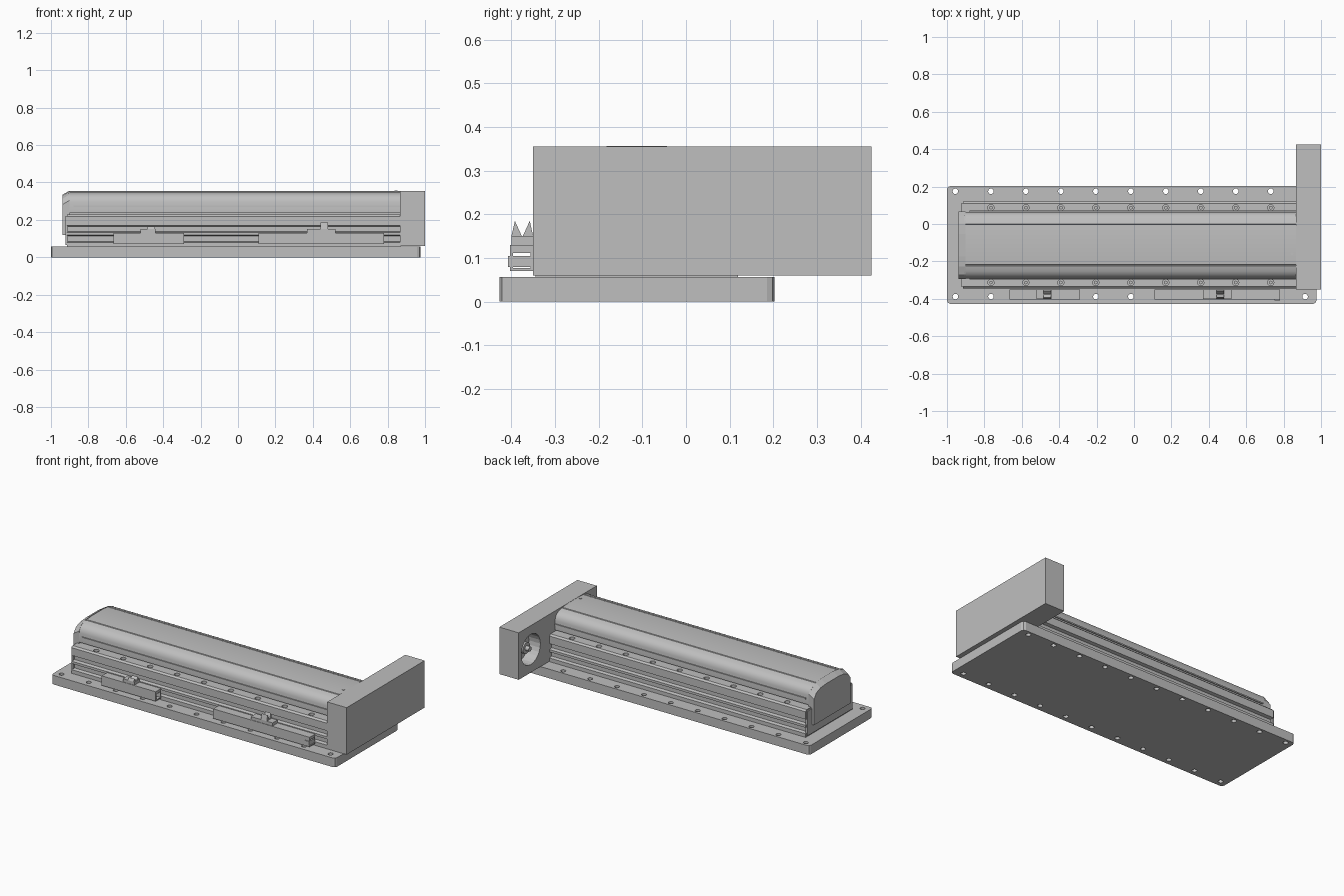
import bpy, bmesh, math
from mathutils import Matrix, Vector

if "Cube" in bpy.data.objects:
    bpy.data.objects.remove(bpy.data.objects["Cube"], do_unlink=True)

grey = bpy.data.materials.new("light_grey_metal")
grey.use_nodes = True
grey.diffuse_color = (0.52, 0.52, 0.52, 1)
grey.node_tree.nodes["Principled BSDF"].inputs["Base Color"].default_value = (0.52, 0.52, 0.52, 1)


def finish(name, bm, smooth=False):
    bmesh.ops.recalc_face_normals(bm, faces=bm.faces[:])
    mesh = bpy.data.meshes.new(name)
    bm.to_mesh(mesh)
    bm.free()
    mesh.materials.append(grey)
    ob = bpy.data.objects.new(name, mesh)
    bpy.context.collection.objects.link(ob)
    if smooth:
        select(ob)
        bpy.ops.object.shade_smooth_by_angle(angle=math.radians(32))
    return ob


def select(ob):
    bpy.ops.object.select_all(action='DESELECT')
    ob.select_set(True)
    bpy.context.view_layer.objects.active = ob


def add_box(bm, lo, hi):
    lo, hi = Vector(lo), Vector(hi)
    m = Matrix.Translation((lo + hi) / 2) @ Matrix.Diagonal((*(hi - lo), 1))
    return bmesh.ops.create_cube(bm, size=1, matrix=m)["verts"]


def add_cyl(bm, centre, r, depth, axis='Z', sides=16):
    rot = Matrix.Rotation(math.pi / 2, 4, 'Y') if axis == 'X' else Matrix()
    bmesh.ops.create_cone(bm, cap_ends=True, segments=sides, radius1=r, radius2=r,
                          depth=depth, matrix=Matrix.Translation(centre) @ rot)


def extrude_x(bm, points, x0, x1):
    face = bm.faces.new([bm.verts.new((x0, y, z)) for y, z in points])
    out = bmesh.ops.extrude_face_region(bm, geom=[face])
    new = [v for v in out["geom"] if isinstance(v, bmesh.types.BMVert)]
    bmesh.ops.translate(bm, verts=new, vec=(x1 - x0, 0, 0))
    return new


def cut(ob, bm):
    cutter = finish("cutter", bm)
    cutter.hide_render = True
    mod = ob.modifiers.new("cut", 'BOOLEAN')
    mod.operation, mod.solver, mod.object = 'DIFFERENCE', 'EXACT', cutter
    select(ob)
    bpy.ops.object.modifier_apply(modifier=mod.name)
    bpy.data.objects.remove(cutter, do_unlink=True)


MID = -0.113


def mirrored(half):
    # half profile runs from top to bottom on the +y side
    return [(MID + y, z) for y, z in half] + [(MID - y, z) for y, z in reversed(half)]


hole_xs = [-0.765 + 0.187 * i for i in range(9)]

# Base plate with chamfered corners and through holes
bm = bmesh.new()
add_box(bm, (-1, -0.427, 0), (0.975, 0.203, 0.057))
upright = [e for e in bm.edges if abs(e.verts[0].co.z - e.verts[1].co.z) > 0.01]
bmesh.ops.bevel(bm, geom=upright, offset=0.018, segments=2, profile=0.5, affect='EDGES')
base = finish("base_plate", bm)
bm = bmesh.new()
for x in [-0.955] + hole_xs + [0.915]:
    for y in (-0.388, 0.175):
        add_cyl(bm, (x, y, 0.03), 0.015, 0.2, sides=12)
cut(base, bm)

# Grooved lower rail body with screw counterbores on both ledges
rail = mirrored([(0.15, 0.228), (0.222, 0.228), (0.232, 0.218), (0.232, 0.17),
                 (0.212, 0.165), (0.212, 0.138), (0.232, 0.133), (0.232, 0.118),
                 (0.212, 0.115), (0.212, 0.085), (0.232, 0.08), (0.232, 0.056)])
bm = bmesh.new()
extrude_x(bm, rail, -0.915, 0.87)
body = finish("rail_body", bm)
bm = bmesh.new()
for x in hole_xs:
    for s in (-1, 1):
        add_cyl(bm, (x, MID + s * 0.2, 0.225), 0.017, 0.07, sides=12)
cut(body, bm)
bm = bmesh.new()
for x in hole_xs:
    for s in (-1, 1):
        add_cyl(bm, (x, MID + s * 0.2, 0.2), 0.01, 0.03, sides=6)
finish("rail_screws", bm)

# Neck recessed beneath the cover
bm = bmesh.new()
add_box(bm, (-0.9, MID - 0.155, 0.22), (0.87, MID + 0.155, 0.3))
finish("carriage_neck", bm)

# Curved cover, with a shallow seam line on each shoulder
cover = mirrored([(0.05, 0.354), (0.104, 0.35), (0.106, 0.345), (0.11, 0.345),
                  (0.112, 0.349), (0.14, 0.342), (0.16, 0.331), (0.172, 0.315),
                  (0.178, 0.295), (0.178, 0.236), (0.17, 0.236), (0.17, 0.272),
                  (0.15, 0.275)])
bm = bmesh.new()
extrude_x(bm, cover, -0.905, 0.87)
finish("top_cover", bm, True)

# Thin lips beneath the cover edges
bm = bmesh.new()
for s in (-1, 1):
    add_box(bm, (-0.88, MID + s * 0.18 - 0.004, 0.268), (0.87, MID + s * 0.18 + 0.004, 0.276))
finish("cover_lips", bm)

# End cap, its outer face slightly smaller at the top
cap = mirrored([(0.06, 0.357), (0.115, 0.352), (0.158, 0.336), (0.18, 0.305), (0.18, 0.12)])
bm = bmesh.new()
for v in extrude_x(bm, cap, -0.9, -0.937):
    if v.co.z > 0.2:
        v.co.z -= 0.022
finish("end_cap", bm)
bm = bmesh.new()
add_box(bm, (-0.922, MID - 0.225, 0.065), (-0.91, MID + 0.225, 0.22))
finish("end_plate", bm)

# Drive housing with a round motor bore in its inner face
bm = bmesh.new()
add_box(bm, (0.865, -0.35, 0.06), (1, 0.425, 0.355))
housing = finish("drive_housing", bm)
bm = bmesh.new()
add_cyl(bm, (0.865, 0.305, 0.205), 0.095, 0.16, 'X', 24)
cut(housing, bm)
bm = bmesh.new()
add_cyl(bm, (0.925, 0.305, 0.205), 0.035, 0.06, 'X', 20)
add_cyl(bm, (0.9, 0.305, 0.205), 0.015, 0.06, 'X', 16)
finish("motor_coupling", bm, True)
bm = bmesh.new()
add_cyl(bm, (0.845, -0.16, 0.352), 0.008, 0.008, sides=10)
finish("cover_screw", bm)

# Hollow sensor brackets along the front
for name, x0, x1 in (("left_sensor_bracket", -0.665, -0.29), ("right_sensor_bracket", 0.11, 0.78)):
    bm = bmesh.new()
    for lo, hi in (((-0.403, 0.07), (-0.396, 0.13)), ((-0.356, 0.07), (-0.349, 0.13)),
                   ((-0.398, 0.112), (-0.354, 0.13)), ((-0.398, 0.07), (-0.354, 0.077))):
        add_box(bm, (x0, *lo), (x1, *hi))
    finish(name, bm)

# Sensor clips: a low block carrying two pointed prongs
for name, x0, x1, top in (("left_clip", -0.52, -0.44, 0.165), ("right_clip", 0.37, 0.52, 0.185)):
    bm = bmesh.new()
    add_box(bm, (x0, -0.4, 0.125), (x1, -0.35, 0.15))
    xm = (x0 + x1) / 2
    for y0, y1, tip in ((-0.4, -0.376, -0.392), (-0.374, -0.35, -0.358)):
        extrude_x(bm, [(y0, 0.15), (y1, 0.15), (tip, top)], xm - 0.005, xm + 0.035)
    finish(name, bm)

# Cable clamp near the housing
bm = bmesh.new()
add_box(bm, (0.75, -0.408, 0.08), (0.78, -0.35, 0.105))
finish("cable_clamp", bm)
